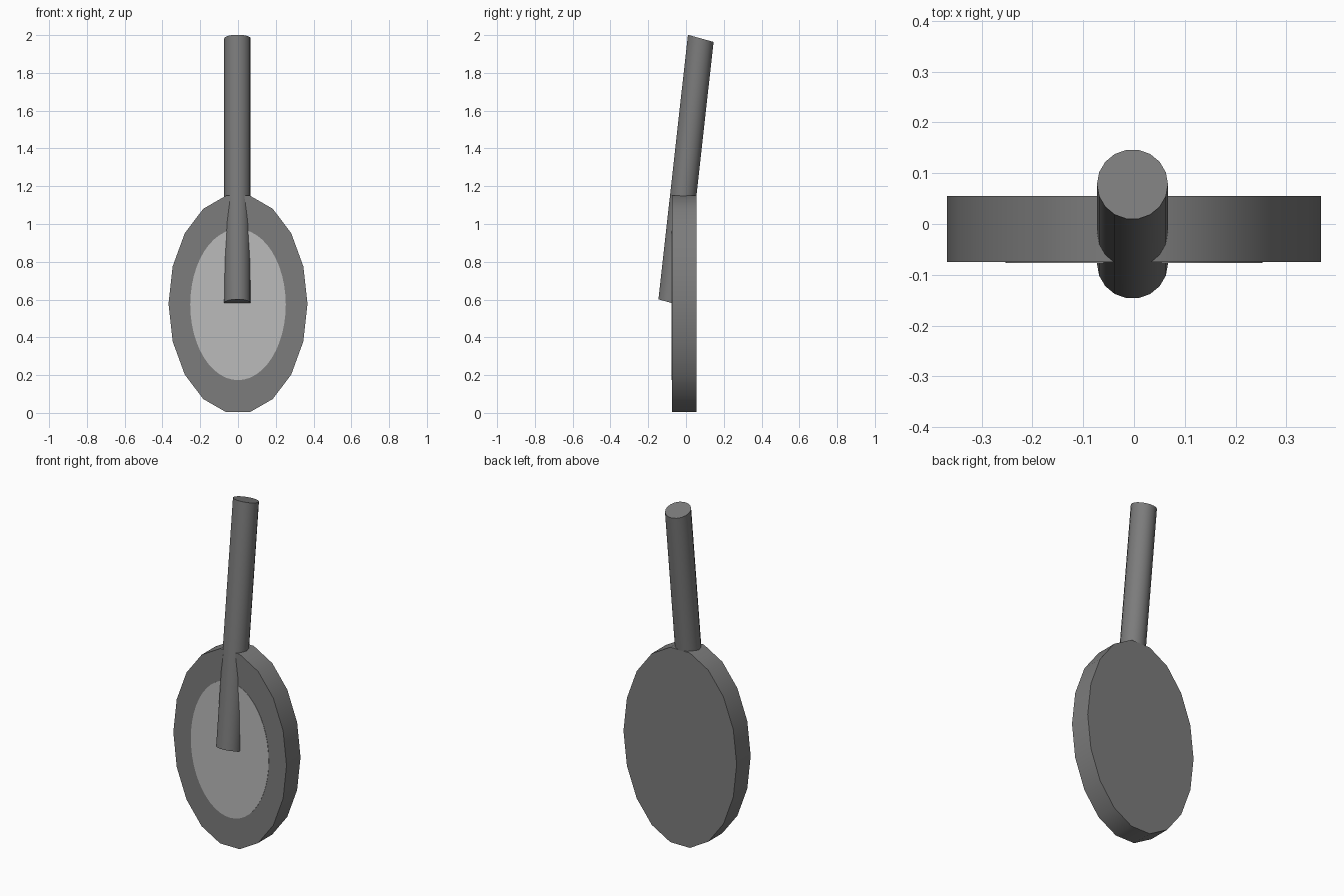
import bpy
import math
from mathutils import Matrix

STRETCH = 1.58  # every part is a round cylinder stretched along z

if "Cube" in bpy.data.objects:
    bpy.data.objects.remove(bpy.data.objects["Cube"], do_unlink=True)


def material(name, value):
    mat = bpy.data.materials.new(name)
    mat.use_nodes = True
    colour = (value, value, value, 1)
    mat.diffuse_color = colour
    mat.node_tree.nodes["Principled BSDF"].inputs["Base Color"].default_value = colour
    return mat


def cylinder(name, mat, sides, radius, depth, tilt, centre):
    """Cylinder with a corner on the x axis, tilted about x, then stretched along z."""
    bpy.ops.mesh.primitive_cylinder_add(vertices=sides, radius=radius, depth=depth)
    obj = bpy.context.object
    obj.name = name
    corner_on_x = Matrix.Rotation(math.radians(90), 4, 'Z')
    lean = Matrix.Rotation(math.radians(tilt), 4, 'X')
    stretch = Matrix.Diagonal((1, 1, STRETCH, 1))
    obj.data.transform(Matrix.Translation(centre) @ stretch @ lean @ corner_on_x)
    obj.data.materials.append(mat)
    bpy.ops.object.shade_smooth_by_angle(angle=math.radians(35))
    return obj


dark_grey = material("dark grey", 0.2)
light_grey = material("light grey", 0.5)

# Oval head standing upright, facing the front
cylinder("paddle_head", dark_grey, 18, 0.368, 0.13, 90, (0, -0.01, 0.577))

# Thin pale oval on the front of the head
cylinder("front_inlay", light_grey, 48, 0.253, 0.004, 90, (0, -0.075, 0.573))

# Leaning handle that runs through the head
cylinder("handle", dark_grey, 18, 0.07, 0.9, -10, (-0.003, 0, 1.2825))
